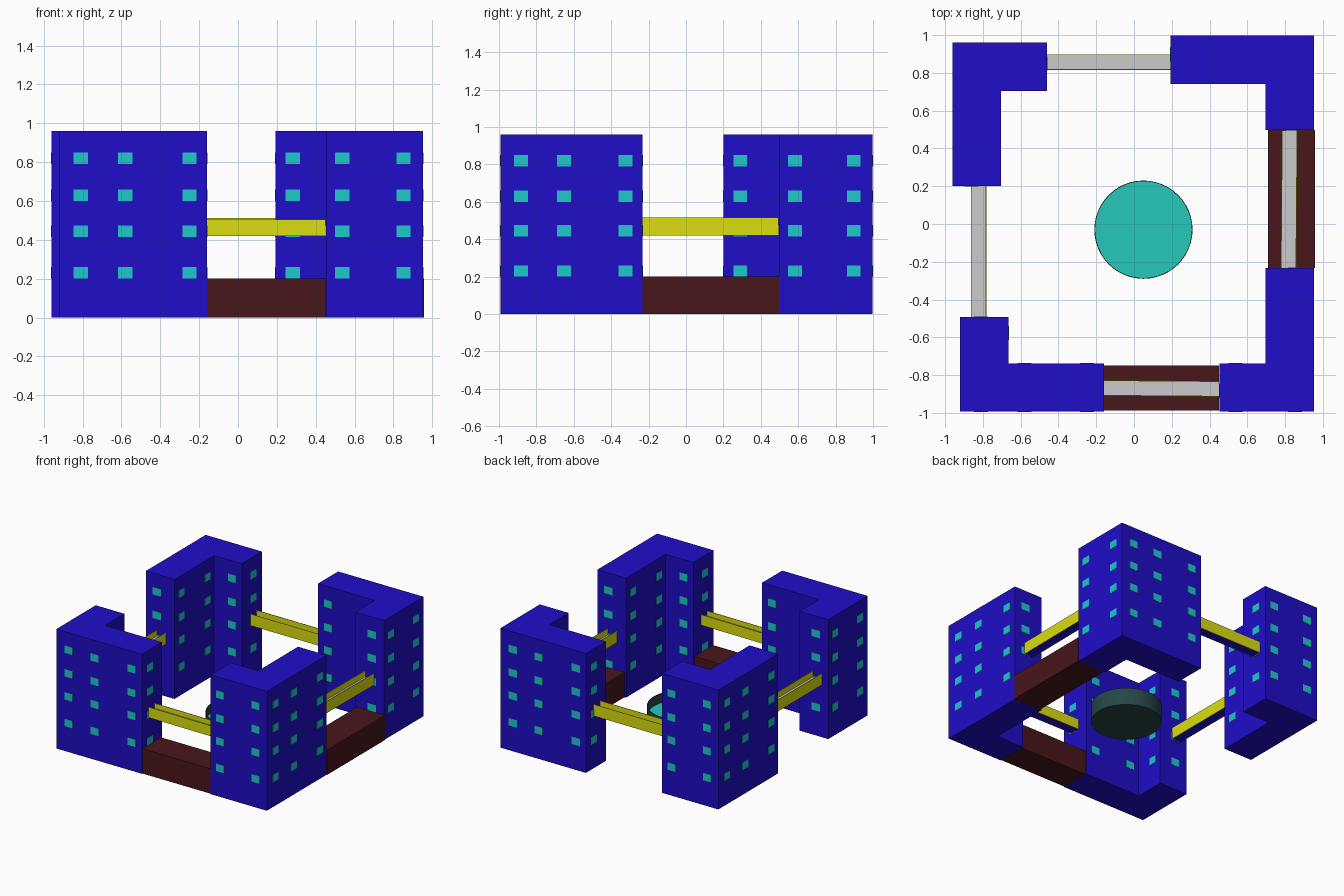
import bpy, bmesh, math
from mathutils import Matrix, Vector

if "Cube" in bpy.data.objects:
    bpy.data.objects.remove(bpy.data.objects["Cube"])


def material(name, rgb):
    m = bpy.data.materials.new(name)
    m.diffuse_color = (*rgb, 1)
    m.use_nodes = True
    m.node_tree.nodes["Principled BSDF"].inputs["Base Color"].default_value = m.diffuse_color
    return m


BLUE = material("tower_blue", (0.014, 0.004, 0.58))
CYAN = material("window_cyan", (0.013, 0.58, 0.60))
YELLOW = material("rail_yellow", (0.70, 0.73, 0.005))
BROWN = material("base_brown", (0.065, 0.008, 0.010))
TEAL = material("water_teal", (0.02, 0.58, 0.49))
DARK = material("basin_dark", (0.02, 0.06, 0.065))


def finish(bm, name, mat=None, matrix=None):
    bmesh.ops.recalc_face_normals(bm, faces=bm.faces)
    me = bpy.data.meshes.new(name)
    bm.to_mesh(me)
    bm.free()
    if mat:
        me.materials.append(mat)
    ob = bpy.data.objects.new(name, me)
    if matrix:
        ob.matrix_world = matrix
    bpy.context.collection.objects.link(ob)
    return ob


def add_box(bm, lo, hi):
    lo, hi = Vector(lo), Vector(hi)
    m = Matrix.Translation((lo + hi) / 2) @ Matrix.Diagonal((*(hi - lo), 1))
    bmesh.ops.create_cube(bm, size=1, matrix=m)


def box(name, lo, hi, mat=None):
    bm = bmesh.new()
    add_box(bm, lo, hi)
    return finish(bm, name, mat)


# L-shaped towers: long arm on local +x, short arm on local +y, quarter-turned at each corner
H, W, LONG, SHORT = 0.96, 0.255, 0.76, 0.50
ROWS = (0.23, 0.445, 0.63, 0.82)
OUT, IN, HW, HH = 0.002, 0.004, 0.037, 0.03


def tower(name, x, y, turns):
    place = Matrix.Translation((x, y, 0)) @ Matrix.Rotation(turns * math.pi / 2, 4, 'Z')
    bm = bmesh.new()
    outline = [(0, 0), (LONG, 0), (LONG, W), (W, W), (W, SHORT), (0, SHORT)]
    face = bm.faces.new([bm.verts.new((px, py, 0)) for px, py in outline])
    top = bmesh.ops.extrude_face_region(bm, geom=[face])["geom"]
    bmesh.ops.translate(bm, vec=(0, 0, H), verts=[v for v in top if isinstance(v, bmesh.types.BMVert)])
    if not any(f.calc_center_median().z < 1e-6 for f in bm.faces):
        bm.faces.new([v for v in bm.verts if v.co.z < 1e-6])
    finish(bm, name, BLUE, place)
    # windows sit in pairs on opposite walls
    bm = bmesh.new()
    for z in ROWS:
        for c, far in ((0.11, SHORT), (0.34, W), (0.67, W)):
            add_box(bm, (c - HW, -OUT, z - HH), (c + HW, IN, z + HH))
            add_box(bm, (c - HW, far - IN, z - HH), (c + HW, far + OUT, z + HH))
        for c, far in ((0.10, LONG), (0.415, W)):
            add_box(bm, (-OUT, c - HW, z - HH), (IN, c + HW, z + HH))
            add_box(bm, (far - IN, c - HW, z - HH), (far + OUT, c + HW, z + HH))
    finish(bm, name + "_windows", CYAN, place)


tower("front_left_tower", -0.92, -0.993, 0)
tower("front_right_tower", 0.952, -0.993, 1)
tower("back_right_tower", 0.952, 0.997, 2)
tower("back_left_tower", -0.96, 0.96, 3)


# Skybridges: blue underside, grey walkway, thin yellow side walls
def bridge(name, start, end, top):
    a, b = Vector((*start, 0)), Vector((*end, 0))
    d = b - a
    n, w, t = d.length, 0.037, 0.004
    place = Matrix.Translation(a) @ Matrix.Rotation(math.atan2(d.y, d.x), 4, 'Z')
    parts = [("_underside", BLUE, [((0, -w, 0.42), (n, w, 0.45))]),
             ("_walkway", None, [((0, -w, 0.45), (n, w, 0.465))]),
             ("_walls", YELLOW, [((0, -w - t, 0.42), (n, -w, top)),
                                 ((0, w, 0.42), (n, w + t, top))])]
    for suffix, mat, boxes in parts:
        bm = bmesh.new()
        for lo, hi in boxes:
            add_box(bm, lo, hi)
        finish(bm, name + suffix, mat, place)


bridge("front_bridge", (-0.16, -0.868), (0.45, -0.873), 0.505)
bridge("right_bridge", (0.818, -0.235), (0.824, 0.495), 0.515)
bridge("back_bridge", (-0.46, 0.857), (0.192, 0.857), 0.513)
bridge("left_bridge", (-0.822, -0.493), (-0.822, 0.20), 0.513)

# Low brown blocks joining the towers
box("front_base_block", (-0.16, -0.987, 0), (0.45, -0.75, 0.2), BROWN)
box("right_base_block", (0.71, -0.233, 0), (0.957, 0.497, 0.2), BROWN)

# Round courtyard pool: thin-walled basin with recessed water
bm = bmesh.new()
R, N = 0.26, 48
profile = [(R, 0.05), (R, 0.19), (R - 0.004, 0.19), (R - 0.004, 0.115)]
rings = [[bm.verts.new((r * math.cos(i * math.tau / N), r * math.sin(i * math.tau / N), z))
          for i in range(N)] for r, z in profile]
for p, q in zip(rings, rings[1:]):
    for i in range(N):
        j = (i + 1) % N
        bm.faces.new((p[i], p[j], q[j], q[i]))
bm.faces.new(rings[0][::-1])
water = bm.faces.new(rings[-1])
water.material_index = 1
pool = finish(bm, "courtyard_pool", DARK, Matrix.Translation((0.05, -0.03, 0)))
pool.data.materials.append(TEAL)
bpy.context.view_layer.objects.active = pool
pool.select_set(True)
bpy.ops.object.shade_smooth_by_angle()
